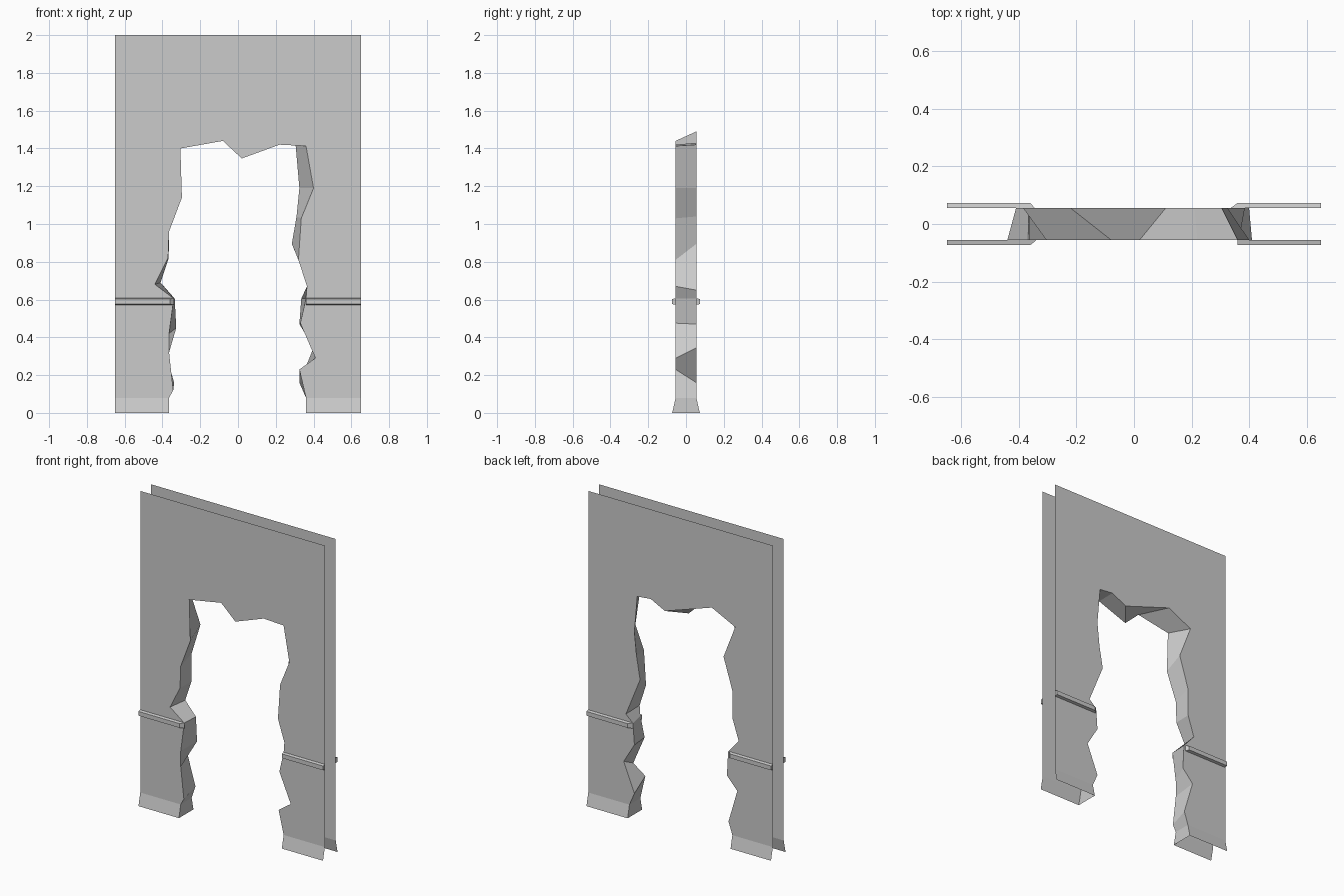
import bpy, bmesh

if "Cube" in bpy.data.objects:
    bpy.data.objects.remove(bpy.data.objects["Cube"])

W, H = 0.65, 2.0          # half width and height of the wall
Y, FLARE = 0.055, 0.073   # half thickness at wall and at skirting foot

# broken edge, left foot up, over the top, down to right foot: (x, z) front / back
FRONT = [(-.365, 0), (-.365, .08), (-.343, .12), (-.365, .32), (-.365, .42), (-.34, .605),
         (-.44, .68), (-.37, .82), (-.365, .96), (-.297, 1.14), (-.305, 1.40),
         (-.08, 1.44), (.02, 1.347), (.22, 1.42),
         (.36, 1.413), (.40, 1.19), (.335, 1.03), (.32, .81), (.365, .67), (.36, .605),
         (.33, .475), (.41, .29), (.325, .23), (.36, .08), (.36, 0)]
BACK = [(-.365, 0), (-.365, .08), (-.338, .16), (-.40, .37), (-.327, .45), (-.335, .605),
        (-.41, .69), (-.367, .82), (-.365, 1.0), (-.303, 1.2), (-.385, 1.41),
        (-.22, 1.49), (.11, 1.38), (.21, 1.43),
        (.305, 1.42), (.325, 1.19), (.31, 1.04), (.285, .895), (.385, .65), (.335, .605),
        (.325, .47), (.40, .345), (.325, .16), (.36, .08), (.36, 0)]


def finish(bm, name):
    me = bpy.data.meshes.new(name)
    bm.to_mesh(me)
    bm.free()
    ob = bpy.data.objects.new(name, me)
    bpy.context.collection.objects.link(ob)
    return ob


def sheet(bm, edge, s):
    """One wall face with flared skirting; returns the vertices of its broken edge."""
    def v(x, z):
        return bm.verts.new((x, s * (FLARE if z == 0 else Y), z))
    hole = [v(x, z) for x, z in edge]
    lo_l, up_l, top_l = v(-W, 0), v(-W, .08), v(-W, H)
    lo_r, up_r, top_r = v(W, 0), v(W, .08), v(W, H)
    faces = [hole[1:-1] + [up_r, top_r, top_l, up_l],
             [hole[0], hole[1], up_l, lo_l],
             [hole[-1], lo_r, up_r, hole[-2]]]
    for f in faces:
        face = bm.faces.new(f)
        face.normal_update()
        if face.normal.y * s < 0:
            face.normal_flip()
    return hole


# wall: two sheets joined by the jagged inner surface of the opening
bm = bmesh.new()
f = sheet(bm, FRONT, -1)
b = sheet(bm, BACK, 1)
for i in range(len(f) - 1):
    bm.faces.new((f[i], b[i], b[i + 1], f[i + 1]))
finish(bm, "broken_wall")


# rails: shallow mouldings on each side of the opening, front and back
def rail(name, sx, sy, inner_wall, inner_out):
    bm = bmesh.new()
    prof = [(Y, .572), (FLARE, .576), (FLARE, .603), (Y, .607)]
    ends = [[bm.verts.new((sx * (W if outer else (inner_out if y > Y else inner_wall)), sy * y, z))
             for y, z in prof] for outer in (True, False)]
    for i in range(4):
        j = (i + 1) % 4
        bm.faces.new((ends[0][i], ends[0][j], ends[1][j], ends[1][i]))
    for e in ends:
        bm.faces.new(e)
    bmesh.ops.recalc_face_normals(bm, faces=bm.faces)
    finish(bm, name)


rail("rail_front_left", -1, -1, .338, .36)
rail("rail_front_right", 1, -1, .36, .36)
rail("rail_back_left", -1, 1, .345, .36)
rail("rail_back_right", 1, 1, .335, .36)
